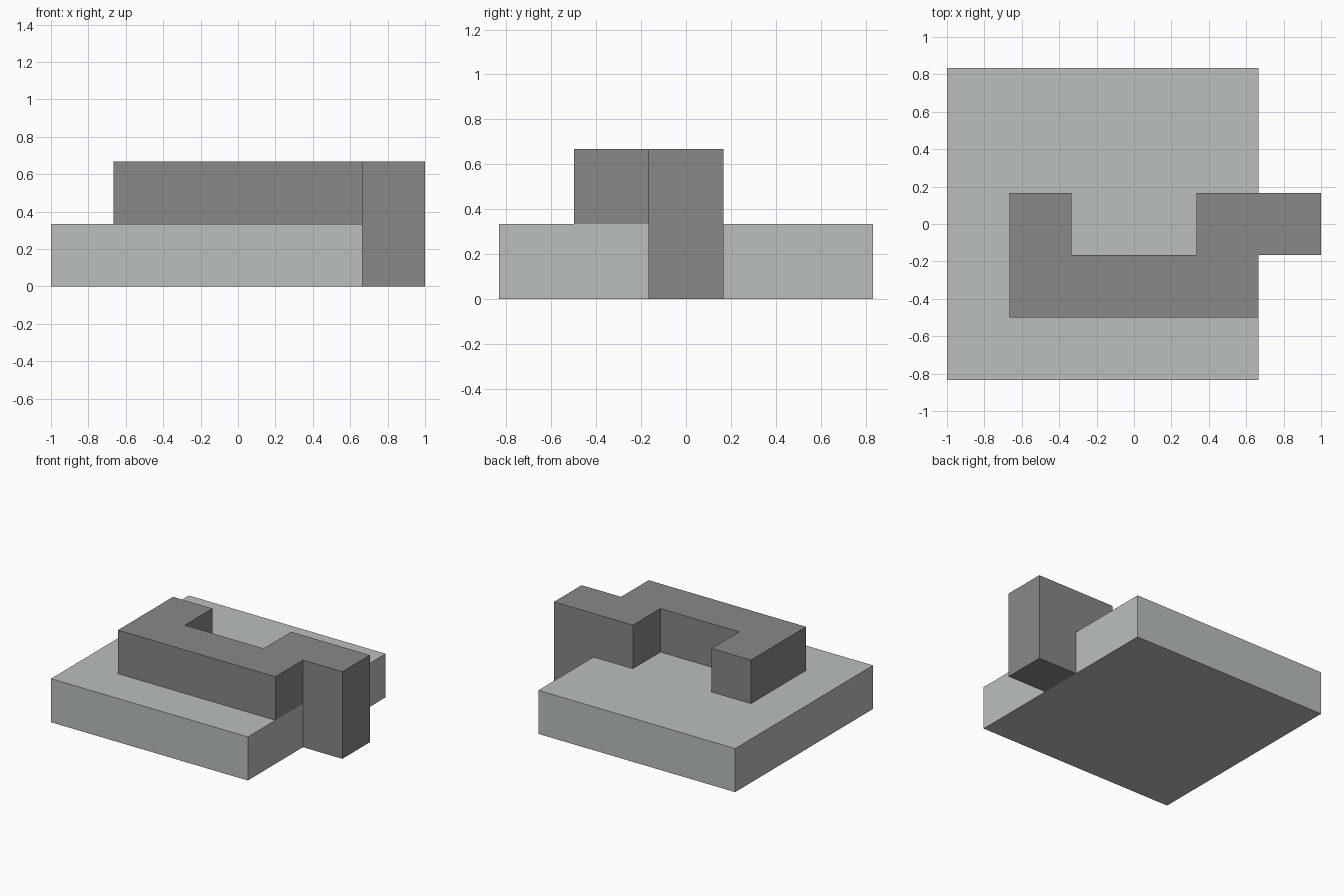
import bpy, bmesh
from mathutils import Vector

U = 1 / 3  # block module

cube = bpy.data.objects.get("Cube")
if cube:
    bpy.data.objects.remove(cube, do_unlink=True)


def material(name, rgb):
    mat = bpy.data.materials.new(name)
    mat.use_nodes = True
    mat.diffuse_color = (*rgb, 1)
    mat.node_tree.nodes["Principled BSDF"].inputs["Base Color"].default_value = (*rgb, 1)
    return mat


def add_object(name, bm, mat):
    mesh = bpy.data.meshes.new(name)
    bm.to_mesh(mesh)
    bm.free()
    mesh.materials.append(mat)
    obj = bpy.data.objects.new(name, mesh)
    bpy.context.collection.objects.link(obj)
    return obj


light_grey = material("light grey", (0.49, 0.52, 0.515))
dark_grey = material("dark grey", (0.246, 0.246, 0.246))

# Square base slab
bm = bmesh.new()
bmesh.ops.create_cube(bm, size=1)
bmesh.ops.scale(bm, vec=(5 * U, 5 * U, U), verts=bm.verts)
bmesh.ops.translate(bm, vec=(-U / 2, 0, U / 2), verts=bm.verts)
add_object("base_slab", bm, light_grey)

# Hooked bar: plan cells on the module grid, lifted by one module
bm = bmesh.new()
front_row = [(column, -1) for column in range(-2, 2)]
back_row = [(column, 0) for column in (-2, 1, 2)]
cells = {}
for column, row in front_row + back_row:
    corners = [(column, row), (column + 1, row), (column + 1, row + 1), (column, row + 1)]
    verts = [bm.verts.new((x * U, (y - 0.5) * U, U)) for x, y in corners]
    cells[column, row] = bm.faces.new(verts)
bmesh.ops.remove_doubles(bm, verts=bm.verts, dist=0.001)
solid = bmesh.ops.extrude_face_region(bm, geom=bm.faces[:], use_keep_orig=True)
top = [item for item in solid["geom"] if isinstance(item, bmesh.types.BMVert)]
bmesh.ops.translate(bm, vec=(0, 0, U), verts=top)

# End leg: the outermost underside cell reaches down to the ground
bm.normal_update()
end_face = next(f for f in bm.faces
                if (f.calc_center_median() - Vector((2.5 * U, 0, U))).length < 0.01)
leg = bmesh.ops.extrude_face_region(bm, geom=[end_face])
foot = [item for item in leg["geom"] if isinstance(item, bmesh.types.BMVert)]
bmesh.ops.translate(bm, vec=(0, 0, -U), verts=foot)
if end_face.is_valid:
    bmesh.ops.delete(bm, geom=[end_face], context="FACES_ONLY")

# Merge flush faces into clean flat sides
bmesh.ops.recalc_face_normals(bm, faces=bm.faces)
bmesh.ops.dissolve_limit(bm, angle_limit=0.01, verts=bm.verts, edges=bm.edges)
bmesh.ops.recalc_face_normals(bm, faces=bm.faces)
add_object("hooked_bar", bm, dark_grey)
